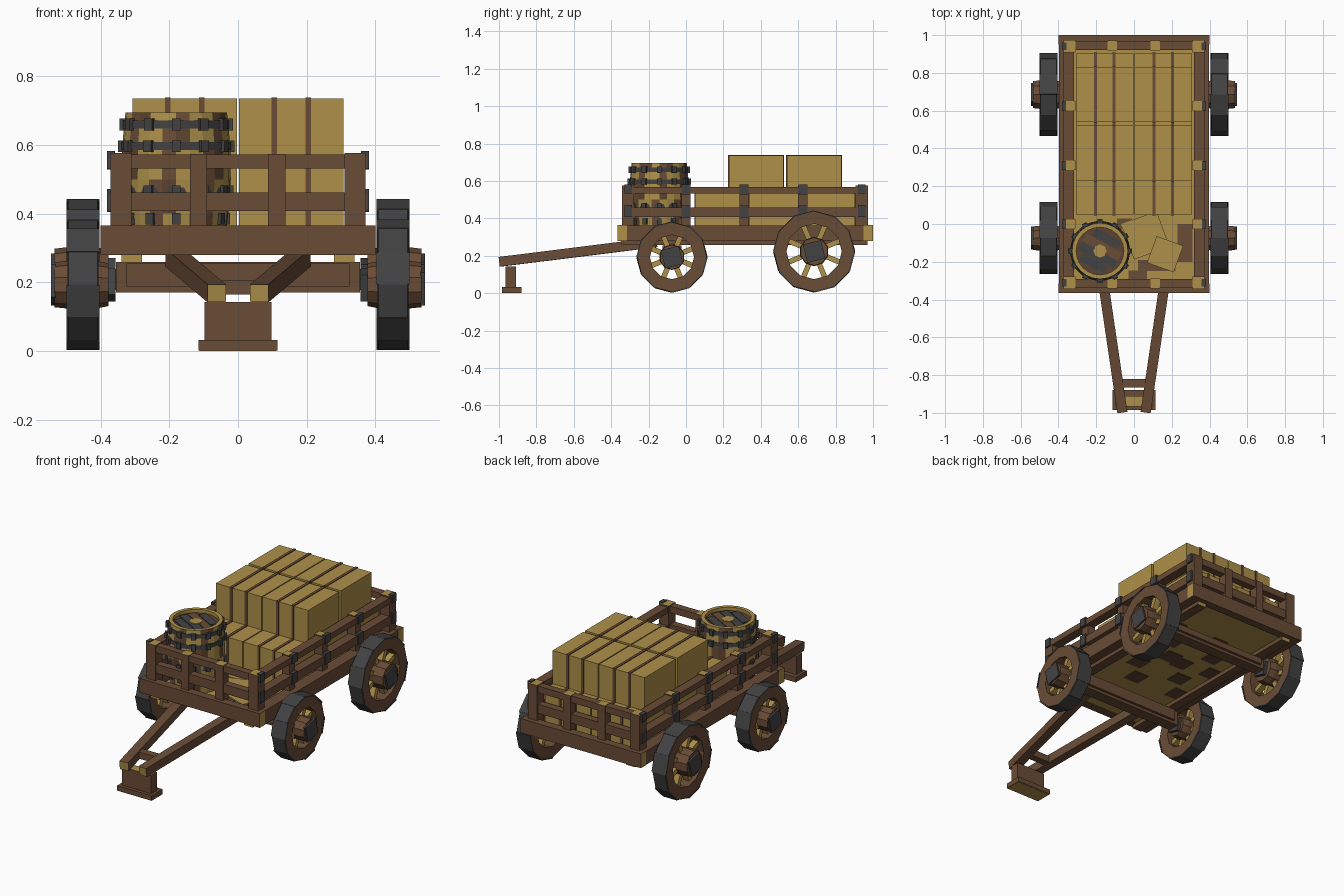
import bpy, bmesh, math
from mathutils import Vector, Matrix

if "Cube" in bpy.data.objects:
    bpy.data.objects.remove(bpy.data.objects["Cube"])


def mat(name, rgb):
    m = bpy.data.materials.new(name)
    m.diffuse_color = (*rgb, 1)
    m.use_nodes = True
    m.node_tree.nodes["Principled BSDF"].inputs["Base Color"].default_value = m.diffuse_color
    return m


MATS = [mat("brown_wood", (0.142, 0.072, 0.037)), mat("tan_straw", (0.42, 0.28, 0.068)),
        mat("dark_iron", (0.055, 0.055, 0.057)), mat("dark_wood", (0.11, 0.055, 0.029))]
BROWN, TAN, IRON, DARK = range(4)


def finish(name, bm, matrix=None):
    bmesh.ops.recalc_face_normals(bm, faces=bm.faces)
    me = bpy.data.meshes.new(name)
    bm.to_mesh(me)
    bm.free()
    for m in MATS:
        me.materials.append(m)
    ob = bpy.data.objects.new(name, me)
    if matrix is not None:
        ob.matrix_world = matrix
    bpy.context.collection.objects.link(ob)
    return ob


def box(name, x, y, z, color=BROWN, grain=None, matrix=None):
    """Box from ranges; faces along the grain axis show tan end grain."""
    bm = bmesh.new()
    bmesh.ops.create_cube(bm, size=1)
    for v in bm.verts:
        for i, (a, b) in enumerate((x, y, z)):
            v.co[i] = (a + b) / 2 + v.co[i] * (b - a)
    bm.normal_update()
    for f in bm.faces:
        f.material_index = TAN if grain is not None and abs(f.normal[grain]) > 0.9 else color
    return finish(name, bm, matrix)


def lathe(name, profile, sides, color, matrix, closed=False, turn=0.0):
    """Spin (radius, height) points about z; color(segment, side) picks the material."""
    bm = bmesh.new()
    rings = [[bm.verts.new((r * math.cos(2 * math.pi * (i + turn) / sides),
                            r * math.sin(2 * math.pi * (i + turn) / sides), h))
              for i in range(sides)] for r, h in profile]
    n = len(rings)
    for s in range(n if closed else n - 1):
        a, b = rings[s], rings[(s + 1) % n]
        for i in range(sides):
            j = (i + 1) % sides
            bm.faces.new((a[i], a[j], b[j], b[i])).material_index = color(s, i)
    if not closed:
        bm.faces.new(rings[0]).material_index = color(-1, 0)
        bm.faces.new(rings[-1]).material_index = color(n, 0)
    return finish(name, bm, matrix)


# Bed: floor, frame beams and under rails
box("floor", (-0.34, 0.34), (-0.33, 0.96), (0.285, 0.31), TAN)
for px, py, w, d in ((0.12, -0.22, .2, .06), (0.27, -0.1, .08, .2), (0.02, -0.27, .1, .05), (-0.05, 0.0, .08, .06)):
    box("floor_patch", (px - w / 2, px + w / 2), (py - d / 2, py + d / 2), (0.309, 0.313))
for i in range(6):
    for j in range(6):
        px, py = -0.25 + 0.1 * i, 0.08 + 0.1 * j + 0.04 * (i % 3)
        if (i * 2 + j) % 3 == 0:
            box("underside_patch", (px - .05, px + .05), (py - .05, py + .05), (0.281, 0.286), DARK)
for name, y0 in (("front_beam", -0.365), ("back_beam", 0.95)):
    box(name, (-0.4, 0.4), (y0, y0 + 0.05), (0.28, 0.365), BROWN, 0)
for s in (-1, 1):
    box("side_beam", sorted((s * 0.325, s * 0.398)), (-0.32, 0.955), (0.28, 0.362))
    box("under_rail", sorted((s * 0.28, s * 0.34)), (-0.345, 0.97), (0.258, 0.282), BROWN, 1)

# Fence: posts, rails and iron brackets
RAILS = ((0.408, 0.458), (0.532, 0.568))
for s in (-1, 1):
    for y in (0.0, 0.31, 0.625):
        box("side_post", sorted((s * 0.31, s * 0.362)), (y - 0.025, y + 0.025), (0.31, 0.573), BROWN, 2)
        for z0, z1 in RAILS:
            box("side_bracket", sorted((s * 0.36, s * 0.381)), (y - 0.024, y + 0.024), (z0 - 0.003, z1 + 0.012), IRON)
    for z0, z1 in RAILS:
        box("side_rail", sorted((s * 0.318, s * 0.374)), (-0.33, 0.965), (z0, z1))
    for y, e in ((-0.31, -1), (0.94, 1)):
        box("corner_post", sorted((s * 0.31, s * 0.372)), (y - 0.033, y + 0.033), (0.31, 0.577), BROWN, 2)
        for z0, z1 in RAILS:
            box("corner_bracket", sorted((s * 0.358, s * 0.382)), (y - 0.02, y + 0.02), (z0, z1 + 0.014), IRON)
for y, e in ((-0.31, -1), (0.94, 1)):
    for x in (-0.115, 0.113):
        box("end_post", (x - 0.025, x + 0.025), sorted((y - e * 0.022, y + e * 0.032)), (0.31, 0.574), BROWN, 2)
    for z0, z1 in RAILS:
        box("end_rail", (-0.37, 0.37), sorted((y - e * 0.018, y + e * 0.026)), (z0, z1 + 0.004))


# Wheels with spokes, hubs and axles
def wheel(s, y, z, r, inner):
    base = Matrix.Translation((s * 0.452, y, z)) @ Matrix.Rotation(s * math.pi / 2, 4, 'Y')
    rim = [(inner, -0.043), (r - 0.003, -0.045), (r, -0.042), (r, 0.042), (r - 0.003, 0.045), (inner, 0.043)]
    lathe("wheel_rim", rim, 12, lambda k, i: IRON if k in (1, 2, 3) else BROWN, base, True)
    # Iron tread plates on alternate sides of the rim
    ap = r * math.cos(math.pi / 12)
    for i in range(0, 12, 2):
        m = base @ Matrix.Rotation(2 * math.pi * (i + 0.5) / 12, 4, 'Z')
        box("tread_plate", (ap - 0.006, ap + 0.002), (-r * 0.25, r * 0.25), (-0.048, 0.048), IRON, None, m)
    for i in range(8):
        m = base @ Matrix.Rotation(math.pi * (i + 0.5) / 4, 4, 'Z')
        box("spoke", (0.03, inner + 0.01), (-0.014, 0.014), (-0.018, 0.018), TAN, None, m)
    h = 0.03 + inner * 0.33
    lathe("hub", [(h * .9, -0.075), (h, -0.04), (h, 0.05), (h * .95, 0.083)], 10, lambda k, i: BROWN, base)
    m = base @ Matrix.Rotation(0.25, 4, 'Z')
    box("hub_cap", (-0.05, 0.05), (-0.05, 0.05), (0.08, 0.093), IRON, None, m)
    box("inner_cap", (-0.04, 0.04), (-0.04, 0.04), (-0.095, -0.073), IRON, None, m)
    box("axle_end", (-0.016, 0.016), (-0.016, 0.016), (-0.14, -0.09), IRON, None, base)


for y, z, r, inner in ((-0.075, 0.193, 0.189, 0.118), (0.685, 0.223, 0.218, 0.148)):
    for s in (-1, 1):
        wheel(s, y, z, r, inner)
    box("axle_beam", (-0.355, 0.355), (y - 0.035, y + 0.035), (z - 0.022, 0.26))
    box("axle_plate", (-0.325, 0.325), (y - 0.05, y + 0.05), (z - 0.005, 0.255))

# Drawbar: two converging arms, a crossbar and a foot stand
for s in (-1, 1):
    a, b = Vector((s * 0.062, -0.995, 0.168)), Vector((s * 0.185, -0.16, 0.272))
    d = (b - a).normalized()
    side = Vector((0, 0, 1)).cross(d).normalized()
    m = Matrix((side, d, side.cross(d))).transposed().to_4x4()
    m.translation = a
    box("drawbar_arm", (-0.027, 0.027), (0, (b - a).length), (-0.026, 0.026), BROWN, 1, m)
box("drawbar_crossbar", (-0.08, 0.08), (-0.865, -0.82), (0.165, 0.205))
box("drawbar_stand", (-0.098, 0.098), (-0.965, -0.91), (0.028, 0.143), BROWN, 2)
box("stand_foot", (-0.115, 0.115), (-0.985, -0.88), (0.002, 0.032))
box("foot_sole", (-0.112, 0.112), (-0.982, -0.883), (0.0, 0.003), TAN)


# Straw bales, each with two straps
def bale(x0, y0, y1, z0, z1):
    box("bale", (x0 + 0.003, x0 + 0.307), (y0 + 0.004, y1 - 0.004), (z0, z1), TAN)
    for sx in (0.105, 0.205):
        box("bale_strap", (x0 + sx - 0.008, x0 + sx + 0.008), (y0, y1), (z0 - 0.002, z1 + 0.004))


for x0 in (-0.31, 0.0):
    for i in range(3):
        bale(x0, 0.045 + 0.288 * i, 0.331 + 0.288 * i, 0.312, 0.533)
    for y0 in (0.225, 0.535):
        bale(x0, y0, y0 + 0.3, 0.535, 0.735)

# Loose straw sheets on the floor
for px, py, size, ang, z in ((0.06, -0.06, 0.2, 0.35, 0.316), (0.165, -0.16, 0.15, -0.35, 0.324)):
    m = Matrix.Translation((px, py, z)) @ Matrix.Rotation(ang, 4, 'Z')
    box("straw_sheet", (-size / 2, size / 2), (-size / 2, size / 2), (-0.004, 0.004), TAN, None, m)

# Barrel with mixed staves, hoops with lugs and a planked lid
C = Matrix.Translation((-0.18, -0.143, 0))
body = [(0.142, 0.312), (0.152, 0.40), (0.159, 0.50), (0.157, 0.60), (0.152, 0.655), (0.148, 0.695),
        (0.126, 0.695), (0.126, 0.675)]


def stave(k, i):
    if k >= 5 or k < 0:
        return TAN if k < 7 else DARK
    return (TAN, BROWN, TAN, TAN, DARK, TAN, BROWN)[(i * 3 + k * 2) % 7]


lathe("barrel", body, 24, stave, C)
for z in (0.385, 0.465, 0.597, 0.66):
    r = 0.164 - 0.5 * (z - 0.55) ** 2
    hoop = [(r - 0.02, z - 0.012), (r, z - 0.012), (r, z + 0.012), (r - 0.02, z + 0.012)]
    lathe("barrel_hoop", hoop, 12, lambda k, i: IRON, C, True)
    for i in range(12):
        m = C @ Matrix.Rotation(math.pi * i / 6, 4, 'Z')
        box("hoop_lug", (r - 0.012, r + 0.007), (-0.013, 0.013), (z - 0.017, z + 0.017), IRON, None, m)
for off, half, col in ((-0.075, 0.075, IRON), (-0.025, 0.108, IRON), (0.025, 0.108, BROWN), (0.075, 0.075, IRON)):
    m = C @ Matrix.Rotation(-0.5, 4, 'Z')
    box("lid_plank", (-half, half), (off - 0.023, off + 0.023), (0.674, 0.681), col, None, m)
lathe("lid_center", [(0.035, 0.675), (0.035, 0.684)], 8, lambda k, i: TAN, C)
